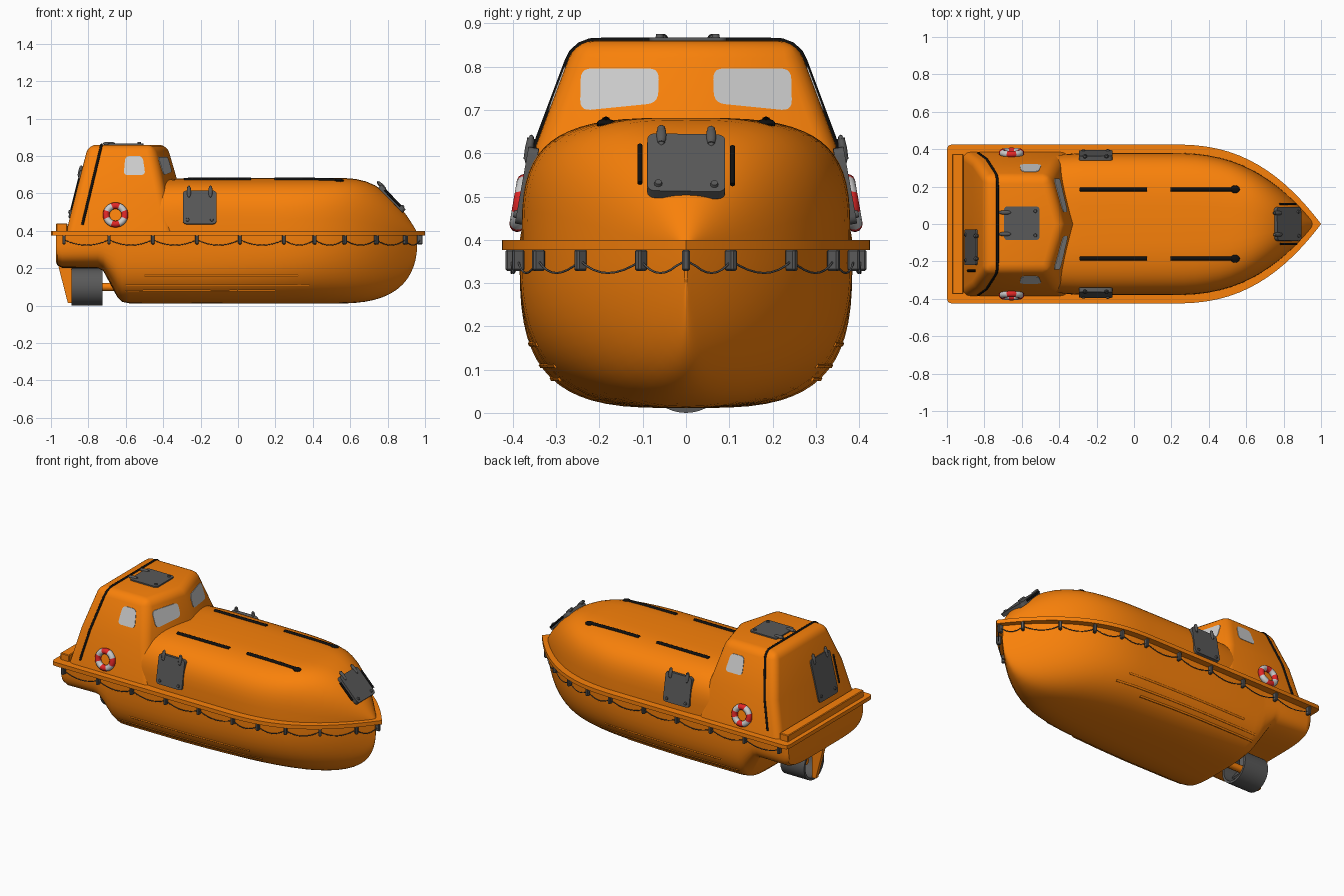
import bpy, bmesh, math
from mathutils import Vector, Matrix
from mathutils.bvhtree import BVHTree

if "Cube" in bpy.data.objects:
    bpy.data.objects.remove(bpy.data.objects["Cube"])

def mat(name, r, g, b):
    m = bpy.data.materials.new(name)
    m.diffuse_color = (r, g, b, 1)
    m.use_nodes = True
    m.node_tree.nodes["Principled BSDF"].inputs["Base Color"].default_value = m.diffuse_color
    return m

ORANGE = mat("orange", 0.95, 0.22, 0.003)
BLACK = mat("black", 0.005, 0.005, 0.005)
GREY = mat("dark_grey", 0.1, 0.1, 0.1)
GLASS = mat("glass", 0.58, 0.58, 0.58)
RED = mat("red", 0.75, 0.02, 0.02)
WHITE = mat("white", 0.8, 0.8, 0.78)

def finish(name, bm, m, angle=35):
    bmesh.ops.recalc_face_normals(bm, faces=bm.faces)
    tree = BVHTree.FromBMesh(bm)
    me = bpy.data.meshes.new(name)
    bm.to_mesh(me)
    bm.free()
    ob = bpy.data.objects.new(name, me)
    bpy.context.collection.objects.link(ob)
    me.materials.append(m)
    bpy.ops.object.select_all(action='DESELECT')
    ob.select_set(True)
    bpy.context.view_layer.objects.active = ob
    bpy.ops.object.shade_smooth_by_angle(angle=math.radians(angle))
    return ob, tree

def loft_bm(rings, caps=True):
    bm = bmesh.new()
    vs = [[bm.verts.new(p) for p in r] for r in rings]
    n = len(rings[0])
    for a, b in zip(vs, vs[1:]):
        for i in range(n):
            j = (i + 1) % n
            bm.faces.new((a[i], a[j], b[j], b[i]))
    if caps:
        bm.faces.new(vs[0])
        bm.faces.new(vs[-1])
    return bm

def loft(name, rings, m, caps=True):
    return finish(name, loft_bm(rings, caps), m)

def box(name, c, s, m, rot=0.0, bevel=0.004):
    bm = bmesh.new()
    bmesh.ops.create_cube(bm, size=1, matrix=Matrix.Translation(c) @ Matrix.Rotation(rot, 4, 'Z') @ Matrix.Diagonal((*s, 1)))
    bmesh.ops.bevel(bm, geom=bm.edges[:], offset=bevel, segments=1, affect='EDGES')
    return finish(name, bm, m)[0]

def tube(name, pts, r, m, res=2):
    cu = bpy.data.curves.new(name, 'CURVE')
    cu.dimensions = '3D'
    cu.bevel_depth, cu.bevel_resolution, cu.use_fill_caps = r, res, True
    sp = cu.splines.new('POLY')
    sp.points.add(len(pts) - 1)
    for q, p in zip(sp.points, pts):
        q.co = (*p, 1)
    ob = bpy.data.objects.new(name, cu)
    bpy.context.collection.objects.link(ob)
    cu.materials.append(m)
    bpy.ops.object.select_all(action='DESELECT')
    ob.select_set(True)
    bpy.context.view_layer.objects.active = ob
    bpy.ops.object.convert(target='MESH')

def taper(x, tip):
    t = max(0, (x - 0.2) / (tip - 0.2))
    return max(0.0, 1 - t ** 2.5)

def rail_w(x):
    return 0.425 * taper(x, 1.0)

def half_section(x, w, h, n):
    ring = []
    for i in range(33):
        a = math.pi * i / 32
        c, s = math.cos(a), max(0, math.sin(a))
        ring.append((x, w * math.copysign(abs(c) ** (2 / n), c), 0.388 + h * s ** (2 / n)))
    return ring

bow = [0.2 + 0.75 * math.sin(i / 18 * math.pi / 2) for i in range(19)] + [0.956]

# hull: stepped stern, flat bottom, bow getting finer forward
rings = [half_section(x, w, z - 0.388, n) for x, w, z, n in
         [(-0.972, .37, .23, 5), (-0.965, .375, .215, 5), (-0.94, .378, .202, 5), (-0.75, .38, .2, 4.5),
          (-0.72, .38, .185, 4.2), (-0.645, .38, .045, 3.6), (-0.62, .38, .02, 3.5), (-0.58, .383, .012, 3.4),
          (-0.2, .385, .011, 3.35), (0, .385, .011, 3.2)]]
for x in bow:
    s = max(0, (x - 0.5) / 0.46)
    n = 3.4 - 1.5 * ((x + .3) / 1.26) ** 1.3
    rings.append(half_section(x, .385 * taper(x, .96), -.377 * (1 - s ** 2.8) ** (1 / 2.8), n))
hull, hull_tree = loft("hull", rings, ORANGE)

# canopy, fading into the cabin
rings = [half_section(x, w, h, 3.5) for x, w, h in
         [(-0.64, .33, .17), (-0.5, .362, .27), (-0.4, .372, .288), (-0.28, .379, .292), (-0.1, .38, .292)]]
for x in bow:
    s = max(0, (x - 0.55) / 0.41)
    rings.append(half_section(x, .38 * taper(x, .965), .294 * (1 - s ** 2.5), 3.4 - 1.4 * s))
canopy, canopy_tree = loft("canopy", rings, ORANGE)

# rail plate all round
side = [(-1.0, .40), (-0.993, .418), (-0.975, .425), (-0.4, .425)] + [(x, rail_w(x)) for x in
        [.2 + .8 * math.sin(i / 20 * math.pi / 2) for i in range(20)]]
plan = side + [(1.0, 0)] + [(x, -y) for x, y in reversed(side)]
loft("rail", [[(x, y, z) for x, y in plan] for z in (.376, .4)], ORANGE)
box("stern_ledge", (-0.942, 0, .418), (.06, .75, .045), ORANGE)

# cabin: five-sided tapering tower with bevelled corners
levels = [(.395, -.918, .385, -.35, -.28), (.62, -.862, .346, -.40, -.31), (.860, -.80, .256, -.455, -.38)]
bm = loft_bm([[(r, -w, z), (s, -w, z), (c, 0, z), (s, w, z), (r, w, z)] for z, r, w, s, c in levels])
edges = []
for e in bm.edges:
    a, b = (v.co for v in e.verts)
    vertical = abs(a.z - b.z) > 0.1 and abs(a.y) > 0.1
    if vertical or min(a.z, b.z) > 0.8:
        edges.append(e)
bmesh.ops.bevel(bm, geom=edges, offset=0.042, segments=5, profile=0.5, affect='EDGES', clamp_overlap=True)
cabin, cabin_tree = finish("cabin", bm, ORANGE)

def decal(name, corners, d, m):
    """Rounded polygon projected on the cabin along d."""
    d = Vector(d)
    cs = [Vector(c) for c in corners]
    pts = []
    for i, c in enumerate(cs):
        a = c + (cs[i - 1] - c).normalized() * .025
        b = c + (cs[(i + 1) % len(cs)] - c).normalized() * .025
        for k in range(6):
            t = k / 5
            pts.append(a * (1 - t) ** 2 + c * 2 * t * (1 - t) + b * t * t)
    hits = [cabin_tree.ray_cast(p, d)[0] or p for p in pts]
    loft(name, [[h + d * .01 for h in hits], [h - d * .003 for h in hits]], m)

# windows
for s, tag in ((1, "left"), (-1, "right")):
    decal("side_window_" + tag, [(-.612, s, .698), (-.495, s, .698), (-.51, s, .80), (-.602, s, .80)], (0, -s, 0), GLASS)
    decal("front_window_" + tag, [(0, s * .065, .716), (0, s * .245, .698), (0, s * .243, .796), (0, s * .062, .796)],
          (-1, 0, 0), GLASS)

# black band over the cabin
o, up = Vector((-.804, 0, .55)), Vector((.24, 0, 1))
pts = []
for i in range(61):
    a = -.3 + (math.pi + .6) * i / 60
    h = cabin_tree.ray_cast(o, (Vector((0, 1, 0)) * math.cos(a) + up * math.sin(a)).normalized())[0]
    if h:
        pts.append(h)
tube("cabin_band", pts, .007, BLACK)

def hatch(name, tree, start, d, up, w, h, bars=()):
    """Hatch with hinges and knobs, seated on the surface hit by the ray."""
    p, n, _, _ = tree.ray_cast(Vector(start), Vector(d))
    if n.dot(Vector(d)) > 0:
        n = -n
    v = Vector(up)
    v = (v - n * v.dot(n)).normalized()
    u = v.cross(n)
    M = Matrix.Translation(p) @ Matrix((u, v, n)).transposed().to_4x4()
    bm = bmesh.new()
    bmesh.ops.create_cube(bm, size=1, matrix=Matrix.Translation((0, 0, -.004)) @ Matrix.Diagonal((w, h, .024, 1)))
    bmesh.ops.bevel(bm, geom=[e for e in bm.edges if abs(e.verts[0].co.z - e.verts[1].co.z) > .01],
                    offset=.018, segments=4, profile=.5, affect='EDGES')
    for k in (-1, 1):
        T = Matrix.Translation((k * w * .32, h * .5 - .005, .006))
        bmesh.ops.create_uvsphere(bm, u_segments=12, v_segments=8, radius=1, matrix=T @ Matrix.Diagonal((.012, .034, .01, 1)))
        bmesh.ops.create_cone(bm, cap_ends=True, segments=12, radius1=.009, radius2=.009, depth=.05,
                              matrix=T @ Matrix.Rotation(math.pi / 2, 4, 'X'))
        bmesh.ops.create_cone(bm, cap_ends=True, segments=12, radius1=.01, radius2=.008, depth=.01,
                              matrix=Matrix.Translation((k * w * .36, -h * .38, .01)))
    bmesh.ops.transform(bm, matrix=M, verts=bm.verts)
    finish(name, bm, GREY)
    for i, k in enumerate(bars):
        tube(f"{name}_grab_bar_{i}", [M @ Vector((k, y, .0)) for y in (-h * .33, h * .33)], .006, BLACK)

hatch("roof_hatch", cabin_tree, (-.6, .004, 2), (0, 0, -1), (-1, 0, 0), .18, .19)
hatch("bow_hatch", canopy_tree, (.825, .0005, 2), (0, 0, -1), (-1, 0, 1), .18, .185, (-.107, .107))
hatch("stern_hatch", cabin_tree, (-2, -.125, .595), (1, 0, 0), (0, 0, 1), .19, .26, (.125,))

bracket_x = [-.93, -.69, -.455, -.22, .01, .245, .41, .57, .74, .895]
for s, tag in ((1, "left"), (-1, "right")):
    hatch("side_hatch_" + tag, canopy_tree, (-.205, s * 2, .525), (0, -s, 0), (0, 0, 1), .18, .18)
    # roof grab rails
    for i, (a, b) in enumerate(((-.29, .07), (.195, .555))):
        pts = [canopy_tree.ray_cast(Vector((a + (b - a) * k / 8, s * .185, 2)), Vector((0, 0, -1)))[0] for k in range(9)]
        tube(f"roof_rail_{tag}_{i}", pts, .011, BLACK)
    bm = bmesh.new()
    bmesh.ops.create_uvsphere(bm, u_segments=16, v_segments=8, radius=1,
                              matrix=Matrix.Translation((.54, s * .185, .668)) @ Matrix.Diagonal((.026, .022, .012, 1)))
    finish("rail_end_" + tag, bm, BLACK)
    # low hull strakes
    for i, (z, a, b) in enumerate(((.08, -.6, .2), (.11, -.6, .38), (.16, -.5, .32))):
        pts = [hull_tree.ray_cast(Vector((a + (b - a) * k / 8, s, z)), Vector((0, -s, 0)))[0] for k in range(9)]
        tube(f"strake_{tag}_{i}", [p - Vector((0, s * .003, 0)) for p in pts], .007, ORANGE, 1)
    # lifebuoy with white bands
    p, n, _, _ = cabin_tree.ray_cast(Vector((-.655, s, .483)), Vector((0, -s, 0)))
    bpy.ops.mesh.primitive_torus_add(major_radius=.05, minor_radius=.018, major_segments=32, minor_segments=12)
    ob = bpy.context.object
    ob.name = "lifebuoy_" + tag
    ob.data.materials.append(RED)
    ob.data.materials.append(WHITE)
    for f in ob.data.polygons:
        f.use_smooth = True
        a = math.atan2(f.center.y, f.center.x) % (math.pi / 2)
        f.material_index = int(abs(a - math.pi / 4) < .3)
    ob.location = p + n * .012
    ob.rotation_euler = n.to_track_quat('Z', 'Y').to_euler()
    # rope brackets
    for i, x in enumerate(bracket_x):
        rot = math.atan2(rail_w(x + .01) - rail_w(x - .01), .02)
        box(f"rope_bracket_{tag}_{i}", (x, s * (rail_w(x) - .022), .353), (.018, .028, .05), GREY, s * rot)
    # sagging lifeline
    xs = bracket_x + [.975]
    pts = []
    for a, b in zip(xs, xs[1:]):
        for k in range(8):
            t = k / 8
            x = a + (b - a) * t
            pts.append((x, s * max(0, rail_w(x) - .022), .352 - .115 * t * (1 - t)))
    tube("lifeline_" + tag, pts + [(.975, 0, .352)], .0025, GREY, 1)
box("bow_bracket", (.972, 0, .353), (.03, .018, .05), GREY)

# propeller nozzle, blades, shaft and rudder
ring = [[(x, r * math.cos(i * math.pi / 20), .1 + r * math.sin(i * math.pi / 20)) for i in range(40)]
        for x, r in ((-.725, .086), (-.725, .1), (-.89, .1), (-.89, .086), (-.725, .086))]
loft("propeller_nozzle", ring, GREY, caps=False)
bm = bmesh.new()
for k in range(4):
    bmesh.ops.create_cube(bm, size=1, matrix=Matrix.Translation((-.8, 0, .1)) @ Matrix.Rotation(k * math.pi / 2, 4, 'X')
                          @ Matrix.Translation((0, 0, .045)) @ Matrix.Rotation(.6, 4, 'Z') @ Matrix.Diagonal((.012, .05, .08, 1)))
finish("propeller_blades", bm, GREY)
tube("propeller_shaft", [(-.84, 0, .1), (-.62, 0, .1)], .022, ORANGE)
fin = [(-.96, .21), (-.91, .015), (-.885, .015), (-.885, .21)]
loft("rudder", [[(x, y, z) for x, z in fin] for y in (-.012, .012)], ORANGE)
